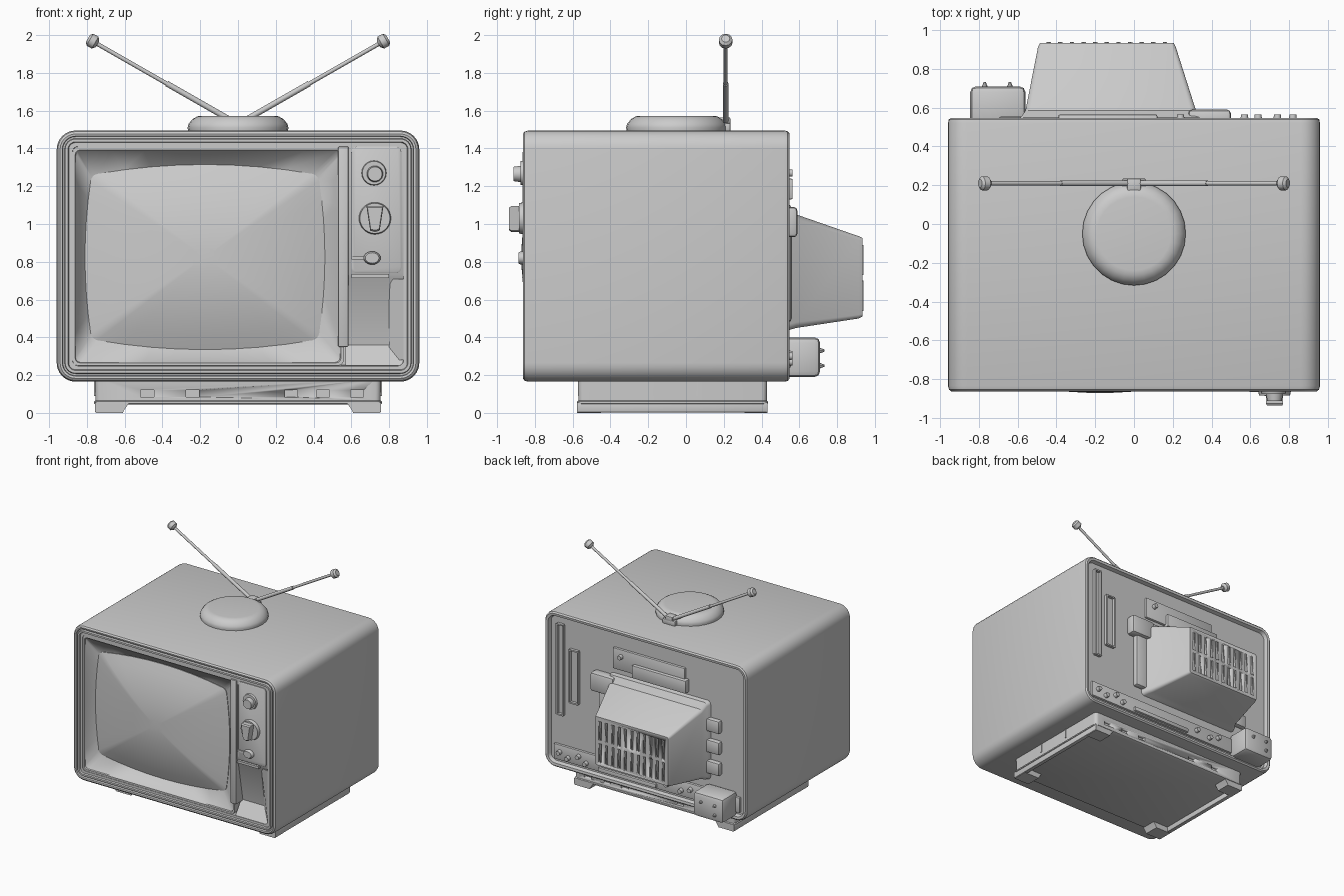
import bpy, bmesh, math
from mathutils import Vector, Matrix

if "Cube" in bpy.data.objects:
    bpy.data.objects.remove(bpy.data.objects["Cube"])


def finish(bm, name, angle=35):
    bmesh.ops.recalc_face_normals(bm, faces=bm.faces)
    me = bpy.data.meshes.new(name)
    bm.to_mesh(me)
    bm.free()
    ob = bpy.data.objects.new(name, me)
    bpy.context.collection.objects.link(ob)
    bpy.ops.object.select_all(action='DESELECT')
    ob.select_set(True)
    bpy.context.view_layer.objects.active = ob
    bpy.ops.object.shade_smooth_by_angle(angle=math.radians(angle))
    return ob


def rr(a0, a1, b0, b1, r, d, axis='y', n=5, e=1, bulge=(0, 0)):
    """Rounded rectangle ring at depth d; bulge bows the edges outward."""
    cu, cv, hu, hv = (a0 + a1) / 2, (b0 + b1) / 2, (a1 - a0) / 2, (b1 - b0) / 2
    pts = []
    for q, (su, sv) in enumerate([(1, 1), (-1, 1), (-1, -1), (1, -1)]):
        for i in range(n + 1):
            t = math.pi / 2 * (q + i / n)
            pts.append((su * (hu - r) + r * math.cos(t), sv * (hv - r) + r * math.sin(t)))
        nu, nv = [(-1, 1), (-1, -1), (1, -1), (1, 1)][q]
        t = math.pi / 2 * (q + 1)
        end = (nu * (hu - r) + r * math.cos(t), nv * (hv - r) + r * math.sin(t))
        last = pts[-1]
        for i in range(1, e):
            f = i / e
            pts.append((last[0] + (end[0] - last[0]) * f, last[1] + (end[1] - last[1]) * f))
    out = []
    for u, v in pts:
        uu = cu + u + bulge[0] * u / hu * (1 - (v / hv) ** 2)
        vv = cv + v + bulge[1] * v / hv * (1 - (u / hu) ** 2)
        out.append((uu, d, vv) if axis == 'y' else (uu, vv, d))
    return out


def loft(name, rings, angle=35):
    bm = bmesh.new()
    vs = [[bm.verts.new(p) for p in ring] for ring in rings]
    n = len(vs[0])
    for a, b in zip(vs, vs[1:]):
        for i in range(n):
            bm.faces.new((a[i], a[(i + 1) % n], b[(i + 1) % n], b[i]))
    bm.faces.new(vs[0])
    bm.faces.new(vs[-1])
    return finish(bm, name, angle)


def boxes(name, items, bev=0.0):
    """items: (x0, x1, y0, y1, z0, z1[, tilt about y])"""
    bm = bmesh.new()
    for it in items:
        x0, x1, y0, y1, z0, z1 = it[:6]
        m = (Matrix.Translation(((x0 + x1) / 2, (y0 + y1) / 2, (z0 + z1) / 2))
             @ Matrix.Rotation(it[6] if len(it) > 6 else 0, 4, 'Y')
             @ Matrix.Diagonal((x1 - x0, y1 - y0, z1 - z0, 1)))
        bmesh.ops.create_cube(bm, size=1, matrix=m)
    if bev:
        bmesh.ops.bevel(bm, geom=bm.edges[:], offset=bev, segments=2, profile=0.5, affect='EDGES')
    return finish(bm, name)


def rods(name, items, seg=16):
    """items: (start, end, start radius, end radius)"""
    bm = bmesh.new()
    for p, q, r0, r1 in items:
        p, q = Vector(p), Vector(q)
        m = Matrix.Translation((p + q) / 2) @ (q - p).to_track_quat('Z', 'Y').to_matrix().to_4x4()
        bmesh.ops.create_cone(bm, cap_ends=True, segments=seg, radius1=r0, radius2=r1,
                              depth=(q - p).length, matrix=m)
    return finish(bm, name)


def cut(ob, cutter):
    cutter.hide_render = True
    cutter.hide_viewport = True
    mod = ob.modifiers.new('cut', 'BOOLEAN')
    mod.operation, mod.solver, mod.object = 'DIFFERENCE', 'EXACT', cutter


# Cabinet shell: one loft from the recessed back panel, around the outside, into the front
def shell(inset, y):
    return rr(-.96 + inset, .96 - inset, .165 + inset, 1.495 - inset, max(.1 - inset, .03), y, n=6)


loft('cabinet', [shell(i, y) for i, y in [
    (.045, .515), (.035, .545), (.015, .548), (.004, .538), (0, .52), (0, -.835), (.006, -.855),
    (.018, -.864), (.03, -.862), (.033, -.845), (.042, -.845), (.045, -.864), (.06, -.864),
    (.064, -.85), (.084, -.85), (.088, -.70)]])

# Screen surround and domed tube
SCR = (-.775, .425, .39, 1.26)
loft('screen_bezel', [
    rr(-.876, .56, .25, 1.41, .03, -.705, n=3, e=8),
    rr(-.876, .56, .25, 1.41, .03, -.848, n=3, e=8),
    rr(-.862, .545, .265, 1.392, .025, -.848, n=3, e=8),
    rr(-.86, .54, .268, 1.385, .025, -.835, n=3, e=8),
    rr(*SCR, .03, -.765, n=3, e=8, bulge=(.035, .055))])


def tube(s, y):
    cx, cz = (SCR[0] + SCR[1]) / 2, (SCR[2] + SCR[3]) / 2
    return [(cx + (p[0] - cx) * s, y, cz + (p[2] - cz) * s)
            for p in rr(*SCR, .03, 0, n=3, e=8, bulge=(.035, .055))]


loft('screen', [tube(1, -.72)] + [tube(s, -.77 - .102 * (1 - s * s)) for s in (1, .85, .7, .55, .4, .25, .1)])

# Control column with hollowed lower part
prof = [(-.848, 1.41), (-.848, .735), (-.835, .715), (-.77, .36), (-.848, .25), (-.70, .25), (-.70, 1.41)]
loft('control_column', [[(x, y, z) for y, z in prof] for x in (.57, .876)])
loft('column_side_wedge', [[(.876, -.85, z), (.876, -.7, z), (.80, y, z)] for z, y in [(.71, -.828), (.28, -.77)]])
boxes('divider', [(.53, .585, -.862, -.71, .35, 1.41)], .006)
loft('control_plate', [rr(.60 + i, .865 - i, .74 + i, 1.41 - i, .03, y) for i, y in
                       [(0, -.83), (0, -.856), (.006, -.86)]])
boxes('plate_trim', [(.597, .605, -.866, -.85, .82, 1.38), (.60, .69, -.868, -.85, .812, .828),
                     (.60, .80, -.868, -.84, .715, .735)])

# Knobs
rods('upper_knob', [((.72, -.85, 1.27), (.72, -.876, 1.27), .068, .062),
                    ((.725, -.87, 1.265), (.725, -.912, 1.265), .044, .038)], 24)
rods('tuner_dial', [((.725, -.85, 1.03), (.725, -.885, 1.03), .087, .08)], 28)
loft('tuner_grip', [[(.725 + x * s, y, 1.03 + z * s) for x, z in
                     [(-.045, .065), (.045, .065), (.025, -.065), (0, -.072), (-.025, -.065)]]
                    for s, y in [(1, -.87), (1, -.925), (.88, -.936)]])
loft('lower_knob', [[(.71 + .045 * s * math.cos(t * math.pi / 10), y, .82 + .035 * s * math.sin(t * math.pi / 10))
                     for t in range(20)] for s, y in [(1, -.85), (1, -.875), (.8, -.888)]])

# Base with vents front and back
base = loft('base', [rr(-.757 - o, .757 + o, -.572 - o, .43 + o, .03, z, axis='z') for o, z in
                     [(-.004, .045), (.005, .05), (.005, .06), (-.002, .065), (0, .18)]])
slots = [(x - .035, x + .035, y - .03, y + .03, .085, .12)
         for x in (-.48, -.24, .28, .45, .63) for y in (-.572, .43)]
cut(base, boxes('base_slot_cutter', slots))
side = [(s, y) for s in (-1, 1) for y in (-.24, .06)]
boxes('base_side_ribs', [(s * .758 - .004, s * .758 + .004, y - .004, y + .004, .09, .165) for s, y in side])
boxes('base_side_rails', [(s * .74 - .017, s * .74 + .017, -.575, .43, .003, .055) for s in (-1, 1)], .004)
for sx, sn in ((-1, 'left'), (1, 'right')):
    for y0, y1, fn in ((-.577, -.45, 'front'), (.31, .432, 'back')):
        loft(f'{fn}_{sn}_foot', [[(sx * a, y0, z), (sx * b, y0, z), (sx * b, y1, z), (sx * a, y1, z)]
                                 for a, b, z in [(.61, .752, 0), (.605, .757, .012), (.575, .757, .055)]])

# Aerial: round dome, bracket, two rods with tips
loft('aerial_dome', [[(r * math.cos(t * math.pi / 14), -.05 + r * math.sin(t * math.pi / 14), z) for t in range(28)]
                     for r, z in [(.262, 1.48), (.267, 1.51), (.262, 1.53), (.24, 1.556), (.215, 1.57), (.19, 1.573)]])
boxes('aerial_bracket', [(-.06, .06, .185, .235, 1.49, 1.535), (-.035, .035, .17, .235, 1.52, 1.565)], .008)
for s, sn in ((-1, 'left'), (1, 'right')):
    a, b = Vector((s * .03, .21, 1.545)), Vector((s * .765, .21, 1.965))
    d = (b - a).normalized()
    rods(sn + '_aerial', [(a, a + d * .4, .015, .015), (a + d * .38, b, .011, .011),
                          (b - d * .01, b + d * .022, .036, .036), (b + d * .022, b + d * .034, .036, .022),
                          (b - d * .025, b - d * .01, .018, .036)], 12)

# Rear tube housing with louvred end
house = loft('tube_housing', [rr(*r, y, n=3) for r, y in [
    ((-.60, .36, .43, 1.11, .03), .50), ((-.585, .345, .44, 1.10, .03), .55), ((-.56, .32, .45, 1.05, .03), .585),
    ((-.495, .215, .50, .935, .02), .915), ((-.485, .205, .51, .925, .015), .935)]])
cols = [(-.44 + i * .06, z) for i in range(11) for z in (.54, .73)]
cut(house, boxes('vent_cutter', [(x - .013, x + .013, .90, .96, z, z + .16) for x, z in cols]))
boxes('vent_fins', [(x - .004, x + .004, .905, .94, z, z + .16, .09) for x, z in cols])

# Rear panel fittings
boxes('housing_shoulder', [(.28, .50, .50, .59, .93, 1.09), (.28, .44, .50, .56, .48, .95)], .02)
boxes('housing_ribs', [(-.70, -.56, .50, .555, z, z + .11) for z in (.5, .68, .86)], .015)
boxes('upper_plate', [(-.39, .12, .50, .565, 1.13, 1.24), (-.36, .32, .50, .535, 1.15, 1.33)], .008)
boxes('rear_slots', [(x + dx - .006, x + dx + .006, .50, .54, z0, z1) for x, w, z0, z1 in
                     [(.82, .03, .62, 1.39), (.69, .04, .75, 1.2)] for dx in (-w, w)]
      + [(x - w, x + w, .50, .539, z - .006, z + .006) for x, w, z0, z1 in
         [(.82, .03, .62, 1.39), (.69, .04, .75, 1.2)] for z in (z0, z1)])
boxes('lower_rear_strip', [(-.88, .88, .50, .535, .23, .36), (-.1, .45, .50, .555, .24, .275)], .006)
rods('rear_pegs', [((x, .52, z), (x, .565, z), .022, .018) for x, z in
                   [(.82, .30), (.74, .27), (.64, .31), (.57, .27), (-.2, .3), (-.33, .28), (-.42, .31), (.24, 1.27)]], 12)
boxes('rear_box', [(-.845, -.56, .50, .71, .19, .40)], .03)
rods('rear_box_screws', [((x, .70, z), (x, .732, z), .018, .006) for x, z in
                         [(-.77, .33), (-.77, .25), (-.64, .33)]], 8)
